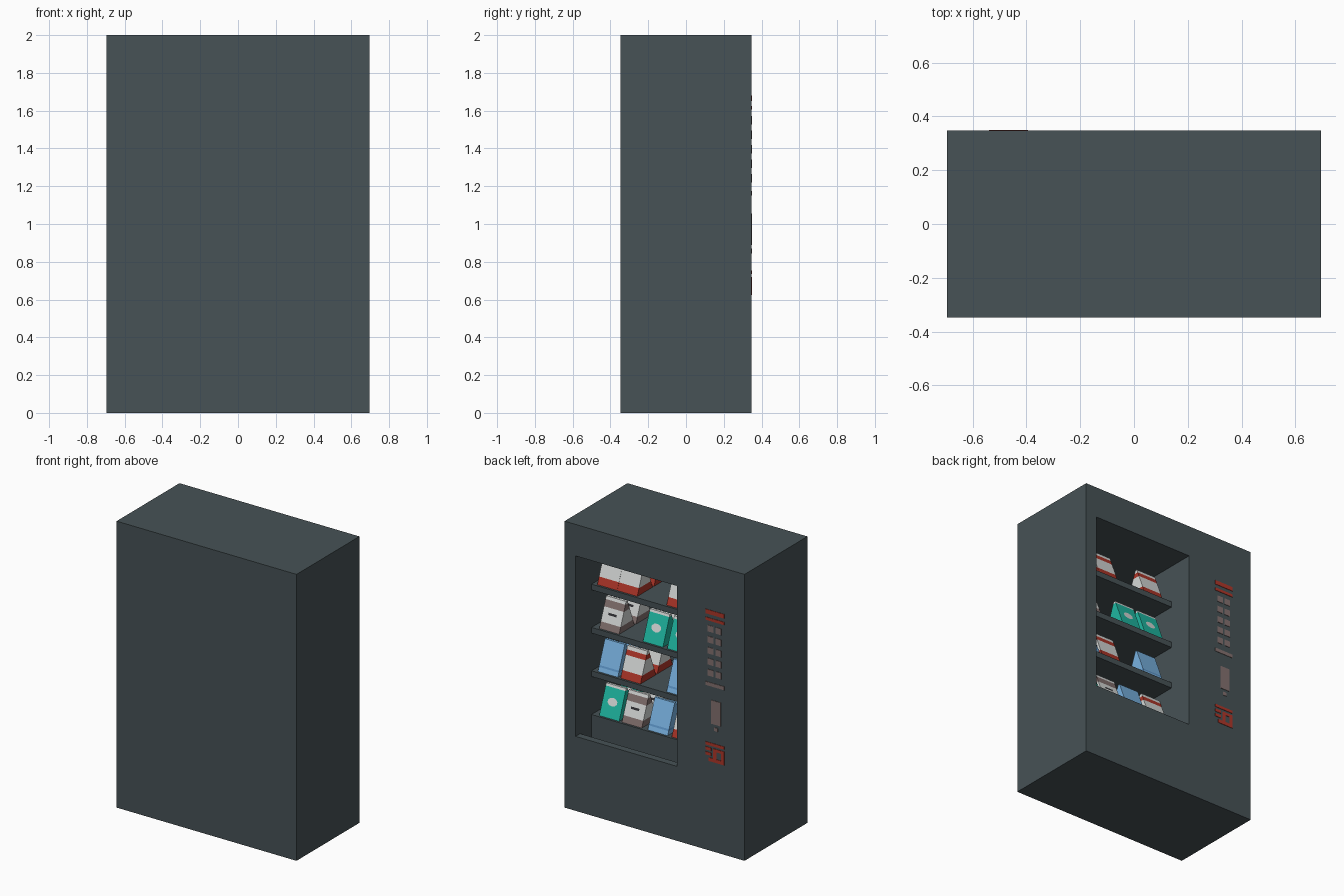
import bpy, bmesh, math

if "Cube" in bpy.data.objects:
    bpy.data.objects.remove(bpy.data.objects["Cube"])

def material(name, rgb):
    m = bpy.data.materials.new(name)
    m.diffuse_color = (*rgb, 1)
    m.use_nodes = True
    m.node_tree.nodes["Principled BSDF"].inputs["Base Color"].default_value = m.diffuse_color
    return m

BODY = material("slate_grey", (0.063, 0.085, 0.093))
RED = material("red", (0.43, 0.037, 0.022))
BUTTON = material("warm_grey", (0.23, 0.165, 0.16))
WHITE = material("off_white", (0.68, 0.70, 0.69))
TEAL = material("teal", (0.014, 0.48, 0.36))
BLUE = material("light_blue", (0.19, 0.45, 0.76))
DEEP = material("mid_blue", (0.11, 0.30, 0.58))
DARK = material("dark_grey", (0.03, 0.03, 0.035))

def make(name, bm, mats):
    me = bpy.data.meshes.new(name)
    bm.to_mesh(me)
    bm.free()
    for m in mats:
        me.materials.append(m)
    ob = bpy.data.objects.new(name, me)
    bpy.context.collection.objects.link(ob)
    return ob

def box(name, x0, x1, y0, y1, z0, z1, mat):
    bm = bmesh.new()
    bmesh.ops.create_cube(bm, size=1)
    for v in bm.verts:
        v.co = (x1 if v.co.x > 0 else x0, y1 if v.co.y > 0 else y0, z1 if v.co.z > 0 else z0)
    return make(name, bm, [mat])

# cabinet with the display cavity and the drop chute cut out of it
WX0, WX1, FACE, SHELF_Y, BACK_Y = -0.175, 0.61, 0.347, 0.17, -0.25
cabinet = box("cabinet", -0.695, 0.695, -0.347, FACE, 0, 2, BODY)
profile = [(0.4, 0.52), (0.4, 1.78), (BACK_Y, 1.78), (BACK_Y, 0.605),
           (SHELF_Y, 0.605), (SHELF_Y, 0.42), (0.297, 0.42), (0.297, 0.52)]
bm = bmesh.new()
f = bm.faces.new([bm.verts.new((WX0, y, z)) for y, z in profile])
ext = bmesh.ops.extrude_face_region(bm, geom=[f])
bmesh.ops.translate(bm, vec=(WX1 - WX0, 0, 0),
                    verts=[g for g in ext["geom"] if isinstance(g, bmesh.types.BMVert)])
bmesh.ops.recalc_face_normals(bm, faces=bm.faces)
cutter = make("cavity_cutter", bm, [BODY])
cutter.hide_render = True
mod = cabinet.modifiers.new("cavity", 'BOOLEAN')
mod.operation, mod.solver, mod.object = 'DIFFERENCE', 'EXACT', cutter
bpy.context.view_layer.objects.active = cabinet
bpy.ops.object.modifier_apply(modifier=mod.name)
bpy.data.objects.remove(cutter)

# shelves
SHELVES = [1.515, 1.213, 0.91, 0.605]
for z in SHELVES[:3]:
    box("shelf", WX0, WX1, BACK_Y, SHELF_Y, z - 0.04, z, BODY)

# snack pouches: wide at the base, thin at the top, coloured in bands of height
H, W, D0, D1 = 0.2, 0.077, 0.085, 0.008
KINDS = {
    "red": ([(0.25, RED), (0.72, WHITE), (0.88, RED), (1, WHITE)], None),
    "teal": ([(0.92, TEAL), (1, WHITE)], (WHITE, 0.038, 0.13, 10)),
    "blue": ([(0.14, BLUE), (0.2, DEEP), (1, BLUE)], None),
    "grey": ([(0.22, BUTTON), (0.68, WHITE), (0.9, BUTTON), (1, WHITE)], (DARK, 0.045, 0.05, 4)),
}

def pouch(kind, x, y, z):
    bands, label = KINDS[kind]
    mats = list(dict.fromkeys([m for _, m in bands] + ([label[0]] if label else [])))
    depth = lambda t: D0 + (D1 - D0) * t
    bm = bmesh.new()
    ring = lambda t: [bm.verts.new((x + sx * W, y + sy * depth(t), z + H * t))
                      for sx, sy in ((-1, -1), (1, -1), (1, 1), (-1, 1))]
    low = ring(0)
    bm.faces.new(low).material_index = mats.index(bands[0][1])
    for t, m in bands:
        high = ring(t)
        for i in range(4):
            j = (i + 1) % 4
            bm.faces.new((low[i], low[j], high[j], high[i])).material_index = mats.index(m)
        low = high
    bm.faces.new(low).material_index = mats.index(bands[-1][1])
    bmesh.ops.recalc_face_normals(bm, faces=bm.faces)
    if label:  # printed patch on the sloping front
        m, rx, rt, n = label
        pts = []
        for k in range(n):
            a = -2 * math.pi * (k + 0.5) / n
            t = 0.5 + rt * math.sin(a)
            pts.append(bm.verts.new((x + rx * math.cos(a), y + depth(t) + 0.002, z + H * t)))
        f = bm.faces.new(pts)
        f.material_index = mats.index(m)
        f.normal_update()
        if f.normal.y < 0:
            f.normal_flip()
    make(kind + "_pouch", bm, mats)

ROWS = [
    [("red", 0.50), ("red", 0.345), ("red", -0.035)],
    [("grey", 0.485), ("teal", 0.147), ("teal", -0.04)],
    [("blue", 0.495), ("red", 0.32), ("blue", -0.035)],
    [("teal", 0.485), ("grey", 0.31), ("blue", 0.11), ("red", -0.075)],
]
for z, row in zip(SHELVES, ROWS):
    for kind, x in row:
        for y in (0.07, -0.115):
            pouch(kind, x, y, z)

# control panel: thin plates on the face
def plate(name, x0, x1, z0, z1, mat):
    box(name, x0, x1, FACE - 0.002, FACE + 0.003, z0, z1, mat)

plate("display_bar", -0.54, -0.395, 1.65, 1.68, RED)
plate("display_bar", -0.54, -0.395, 1.605, 1.625, RED)
for i in range(5):
    for x in (-0.435, -0.495):
        z = 1.55 - 0.077 * i
        plate("key", x - 0.022, x + 0.022, z - 0.022, z + 0.022, BUTTON)
plate("keypad_bar", -0.54, -0.395, 1.15, 1.175, BUTTON)
plate("card_slot", -0.512, -0.438, 0.89, 1.055, BUTTON)
plate("slot_button", -0.49, -0.46, 0.845, 0.87, BUTTON)

# coin return: bars around a small open frame
plate("coin_bar", -0.54, -0.395, 0.735, 0.755, RED)
plate("coin_bar", -0.44, -0.395, 0.70, 0.72, RED)
plate("coin_bar", -0.44, -0.395, 0.665, 0.685, RED)
plate("coin_frame", -0.54, -0.455, 0.70, 0.72, RED)
plate("coin_frame", -0.54, -0.515, 0.65, 0.70, RED)
plate("coin_frame", -0.48, -0.455, 0.65, 0.70, RED)
plate("coin_frame", -0.54, -0.42, 0.625, 0.65, RED)
